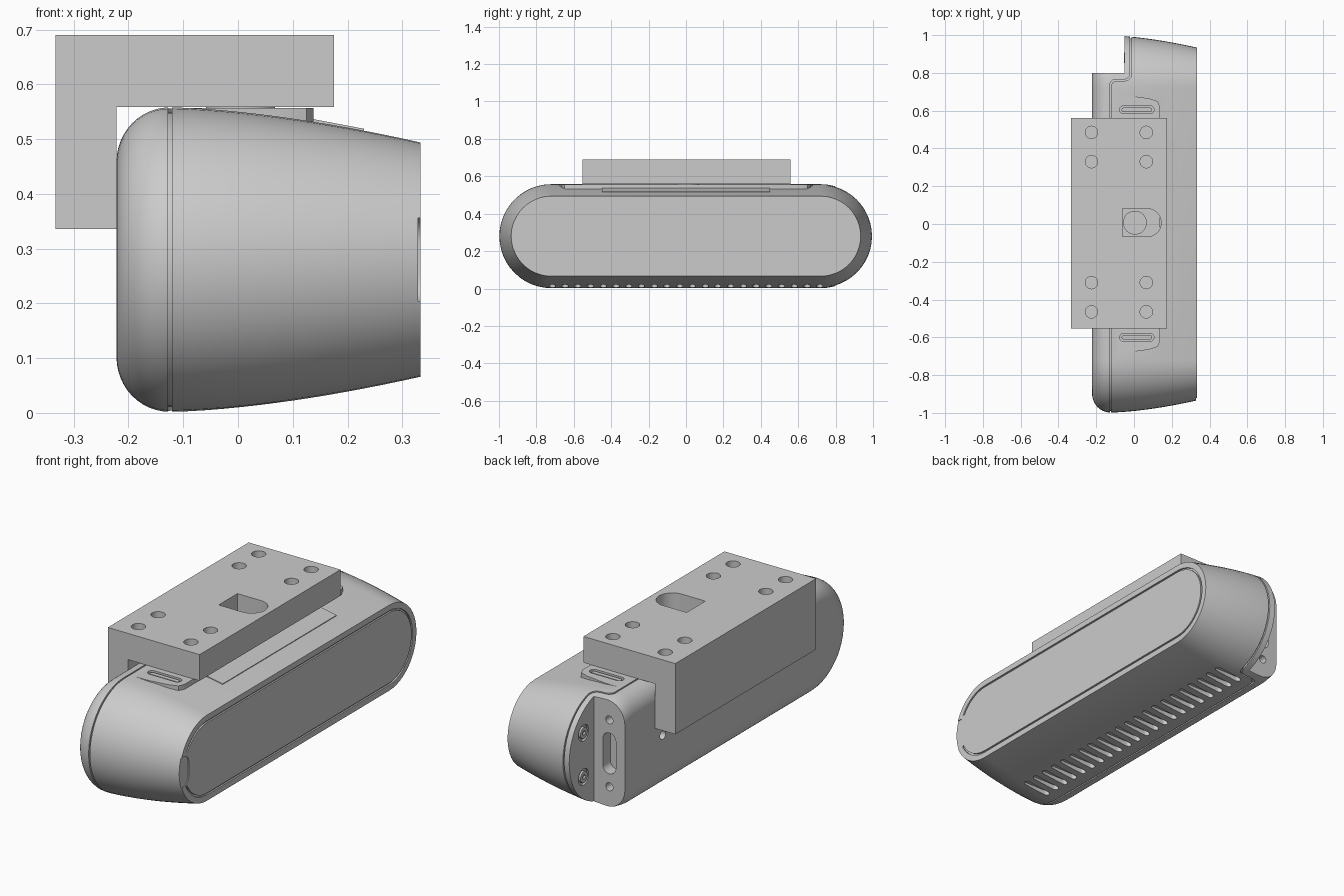
import bpy, bmesh, math
from mathutils import Vector

if "Cube" in bpy.data.objects:
    bpy.data.objects.remove(bpy.data.objects["Cube"])

grey = bpy.data.materials.new("mid grey")
grey.diffuse_color = (0.6, 0.6, 0.6, 1)
grey.use_nodes = True
grey.node_tree.nodes["Principled BSDF"].inputs["Base Color"].default_value = grey.diffuse_color
ZC, HALF = 0.28, 0.72      # body mid height, half length of the straight run


def finish(name, bm):
    bmesh.ops.recalc_face_normals(bm, faces=bm.faces)
    me = bpy.data.meshes.new(name)
    bm.to_mesh(me)
    bm.free()
    ob = bpy.data.objects.new(name, me)
    bpy.context.collection.objects.link(ob)
    me.materials.append(grey)
    return ob


def loft(name, rings):
    """Skin a list of equally long point rings and cap both ends."""
    bm = bmesh.new()
    rows = [[bm.verts.new(p) for p in ring] for ring in rings]
    n = len(rows[0])
    for a, b in zip(rows, rows[1:]):
        for i in range(n):
            bm.faces.new((a[i], a[(i + 1) % n], b[(i + 1) % n], b[i]))
    bm.faces.new(rows[0])
    bm.faces.new(rows[-1])
    return finish(name, bm)


def prism(name, pts, axis, lo, hi):
    """Extrude a 2D outline along an axis; the outline uses the other two axes in order."""
    def put(p, h):
        v = list(p)
        v.insert(axis, h)
        return Vector(v)
    return loft(name, [[put(p, h) for p in pts] for h in (lo, hi)])


def stadium(cu, cv, r, half, along=0, seg=24):
    """Racetrack outline, straight run along u (0) or v (1)."""
    pts = []
    for side in (0, 1):
        for i in range(seg + 1):
            a = -math.pi / 2 + math.pi * (i / seg + side)
            u = r * math.cos(a) + (-half if side else half)
            v = r * math.sin(a)
            pts.append((cu + u, cv + v) if along == 0 else (cu - v, cv + u))
    return pts


def circle(cu, cv, r, n=24):
    return [(cu + r * math.cos(2 * math.pi * i / n), cv + r * math.sin(2 * math.pi * i / n)) for i in range(n)]


def rect(u0, u1, v0, v1):
    return [(u0, v0), (u1, v0), (u1, v1), (u0, v1)]


def cut(ob, *cutters, op='DIFFERENCE'):
    for c in cutters:
        m = ob.modifiers.new("cut", 'BOOLEAN')
        m.operation, m.object, m.solver = op, c, 'EXACT'
        bpy.context.view_layer.objects.active = ob
        bpy.ops.object.modifier_apply(modifier=m.name)
        bpy.data.objects.remove(c)


# body profile: (x, radius) from the rounded back to the tapered face
profile = []
for i in range(13):
    a = math.pi / 2 * i / 12
    profile.append((-0.125 - 0.097 * math.cos(a), 0.178 + 0.1 * math.sin(a)))
for i in range(1, 15):
    t = i / 14
    profile.append((-0.125 + 0.458 * t, 0.278 - 0.064 * t ** 1.6))


def shell(name, inset):
    return loft(name, [[(x, y, z) for y, z in stadium(0, ZC, r - inset, HALF)] for x, r in profile])


body = shell("housing", 0)

# raised pad on top, under the bracket
pad_pts = [(-0.11, -0.68), (-0.03, -0.68), (0.08, -0.665), (0.125, -0.65), (0.138, -0.62),
           (0.138, 0.62), (0.125, 0.65), (0.08, 0.665), (-0.03, 0.68), (-0.11, 0.68)]
cut(body, prism("pad", pad_pts, 2, 0.4, 0.557), op='UNION')

# seam groove between the back cover and the front shell, stepping round the corner notch
seam = [(-0.128, -1.1)]
for i in range(7):
    a = math.pi / 2 * i / 6
    seam.append((-0.098 - 0.03 * math.cos(a), 0.735 + 0.03 * math.sin(a)))
for i in range(7):
    a = math.pi / 2 * i / 6
    seam.append((-0.055 + 0.035 * math.sin(a), 0.80 - 0.035 * math.cos(a)))
seam.append((-0.02, 1.1))
ribbon = prism("seam_cutter", seam + [(x + 0.007, y - 0.007) for x, y in reversed(seam)], 2, -0.1, 0.7)
cut(ribbon, shell("core", 0.009))
cut(body, ribbon)

# corner notch for the mounting hardware
cut(body, prism("notch", rect(-0.4, -0.05, 0.8, 1.2), 2, -0.1, 0.7))
cut(body, prism("cable_slot", stadium(-0.136, ZC, 0.036, 0.066, 1), 1, 0.74, 0.9))
for s in (-1, 1):
    cut(body, prism("notch_hole", circle(-0.136, ZC + s * 0.167, 0.02), 1, 0.75, 0.9))
    cut(body, prism("screw_recess", circle(0.88, ZC + s * 0.11, 0.04), 0, -0.1, -0.04))
cut(body, prism("back_hole", circle(0.5, ZC, 0.022), 0, -0.3, -0.18))

# groove round the front panel, left open at the finger tab
ring = prism("panel_groove", stadium(0, ZC, 0.185, HALF), 0, 0.325, 0.4)
cut(ring, prism("inner", stadium(0, ZC, 0.176, HALF), 0, 0.3, 0.5))
cut(ring, prism("gap", rect(-1, -0.86, 0.2, 0.37), 0, 0.3, 0.5))
cut(body, ring)
cut(body, prism("finger_scoop", stadium(-0.91, ZC, 0.047, 0.03, 1), 0, 0.329, 0.4))

# vent slots along the underside
N = 22
for i in range(N):
    y = -0.715 + 1.43 * i / (N - 1)
    cut(body, prism("vent", stadium(0.01, y, 0.015, 0.06, 0, 8), 2, -0.1, 0.03))

# racetrack recesses on the pad
for y in (-0.6, 0.605):
    cut(body, prism("pad_slot", stadium(0.015, y, 0.021, 0.07, 0, 10), 2, 0.54, 0.6))
    prism("pad_slot_bar", stadium(0.015, y, 0.011, 0.07, 0, 10), 2, 0.53, 0.553)

# sloping strip in front of the pad
prism("front_strip", [(0.13, 0.51), (0.23, 0.5), (0.23, 0.519), (0.13, 0.538)], 1, -0.45, 0.45)

# screws in the notch
for s in (-1, 1):
    z = ZC + s * 0.11
    screw = prism("notch_screw", circle(0.88, z, 0.028), 0, -0.052, -0.03)
    cut(screw, prism("drive", circle(0.88, z, 0.012, 6), 0, -0.1, -0.042))

# L-shaped mounting bracket
bracket = prism("bracket", [(-0.333, 0.336), (-0.222, 0.336), (-0.222, 0.559), (0.175, 0.559),
                            (0.175, 0.69), (-0.333, 0.69)], 1, -0.553, 0.56)
for x in (-0.225, 0.065):
    for y in (0.485, 0.33, -0.31, -0.465):
        cut(bracket, prism("bolt_hole", circle(x, y, 0.033), 2, 0.59, 0.8))
opening = [(-0.06, -0.067)] + [(0.07 + 0.074 * math.cos(a), 0.007 + 0.074 * math.sin(a))
           for a in [math.pi * (i / 20 - 0.5) for i in range(21)]] + [(-0.06, 0.081)]
cut(bracket, prism("cable_opening", opening, 2, 0.5, 0.8))

# pivot boss under the opening
prism("pivot_boss", circle(0.005, 0.007, 0.063, 32), 2, 0.5, 0.575)

# keep crisp edges, smooth the curves
for ob in bpy.data.objects:
    ob.select_set(True)
bpy.context.view_layer.objects.active = body
bpy.ops.object.shade_smooth_by_angle(angle=math.radians(30))
